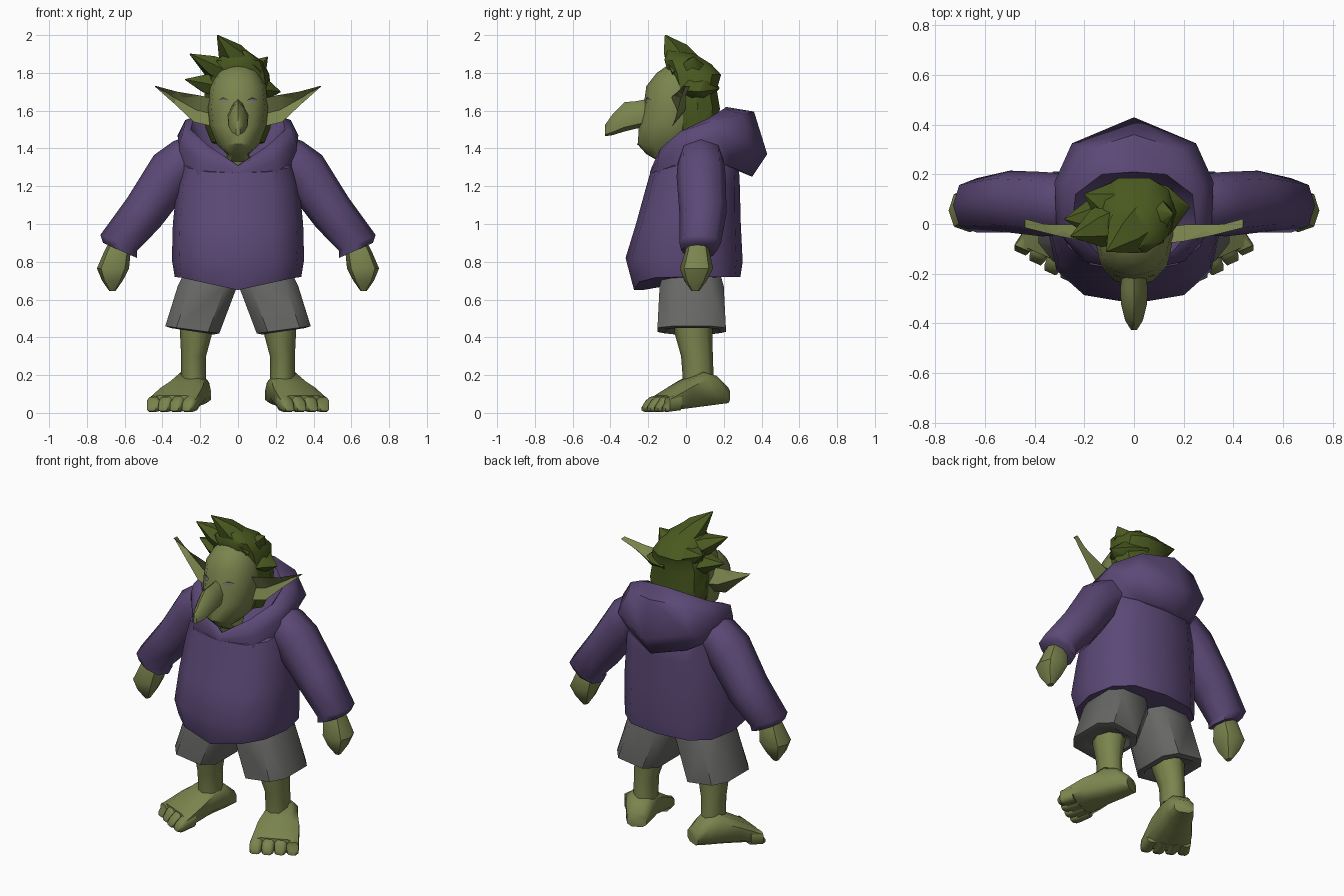
import bpy, bmesh, math
from mathutils import Vector
from mathutils.bvhtree import BVHTree


def material(name, rgb):
    m = bpy.data.materials.new(name)
    m.diffuse_color = (*rgb, 1)
    return m


SKIN = material("green skin", (0.195, 0.23, 0.075))
PURPLE = material("purple cloth", (0.105, 0.065, 0.18))
GREY = material("grey cloth", (0.135, 0.135, 0.13))
HAIR = material("dark green hair", (0.068, 0.1, 0.014))
EYE = material("dull eye", (0.22, 0.19, 0.2))
DARK = material("dark crease", (0.06, 0.07, 0.025))


def ring(c, u, v, n=8, p=1.0):
    """Rounded section around c with half axes u and v; p < 1 makes it boxier."""
    c, u, v = Vector(c), Vector(u), Vector(v)
    f = lambda t: math.copysign(abs(t) ** p, t)
    shift = 0.5 if p < 0.7 else 0
    angles = [2 * math.pi * (i + shift) / n for i in range(n)]
    return [c + u * f(math.cos(a)) + v * f(math.sin(a)) for a in angles]


def loft(bm, rings):
    """Skin a row of sections and close both ends."""
    rows = [[bm.verts.new(p) for p in r] for r in rings]
    for a, b in zip(rows, rows[1:]):
        for i in range(len(a)):
            j = (i + 1) % len(a)
            bm.faces.new((a[i], a[j], b[j], b[i]))
    bm.faces.new(rows[0])
    bm.faces.new(rows[-1])


def finish(name, bm, mat, mirror=False, angle=50):
    bmesh.ops.recalc_face_normals(bm, faces=bm.faces)
    me = bpy.data.meshes.new(name)
    bm.to_mesh(me)
    bm.free()
    me.materials.append(mat)
    ob = bpy.data.objects.new(name, me)
    bpy.context.collection.objects.link(ob)
    if mirror:
        ob.modifiers.new("mirror", "MIRROR").use_mirror_merge = False
    bpy.ops.object.select_all(action="DESELECT")
    ob.select_set(True)
    bpy.context.view_layer.objects.active = ob
    bpy.ops.object.shade_smooth_by_angle(angle=math.radians(angle))
    return ob


def part(name, rings, mat, mirror=False, angle=50):
    bm = bmesh.new()
    loft(bm, rings)
    return finish(name, bm, mat, mirror, angle)


def upright(z0, z1, y0, y1, rx, n=12, p=0.8):
    """Section across a standing part, from front (z0, y0) to back (z1, y1)."""
    return ring((0, (y0 + y1) / 2, (z0 + z1) / 2), (rx, 0, 0),
                (0, (y1 - y0) / 2, (z1 - z0) / 2), n, p)


# Hoodie body, with the hem dipping to a point at the front
body = [upright(*r) for r in (
    (0.72, 0.72, -0.23, 0.27, 0.315, 12, .72), (0.72, 0.72, -0.275, 0.288, 0.335, 12, .74),
    (0.82, 0.80, -0.32, 0.30, 0.35), (1.0, 1.0, -0.265, 0.29, 0.345),
    (1.2, 1.2, -0.21, 0.285, 0.325), (1.27, 1.40, -0.19, 0.275, 0.30),
    (1.28, 1.46, -0.14, 0.2, 0.2))]
for row in body[:2]:
    for q in row:
        if q.y < 0.05:
            q.z -= 0.07 * max(0, 1 - abs(q.x) / 0.32)
part("hoodie_body", body, PURPLE)

# Hood: columns from the front V round to the back, each from lining to underside
cols = [
    [(0, -.11, 1.27), (0, -.16, 1.31), (0, -.18, 1.305), (0, -.192, 1.27), (0, -.18, 1.20)],
    [(.12, -.09, 1.33), (.15, -.115, 1.41), (.18, -.135, 1.40), (.20, -.152, 1.33), (.21, -.145, 1.25)],
    [(.17, -.01, 1.38), (.25, -.01, 1.50), (.29, -.03, 1.49), (.312, -.025, 1.42), (.30, -.01, 1.29)],
    [(.17, .08, 1.42), (.235, .12, 1.56), (.28, .15, 1.55), (.32, .17, 1.47), (.28, .16, 1.33)],
    [(.10, .15, 1.46), (.13, .20, 1.61), (.19, .30, 1.58), (.25, .325, 1.43), (.19, .27, 1.29)],
    [(0, .17, 1.48), (0, .21, 1.62), (0, .36, 1.595), (0, .43, 1.37), (0, .35, 1.25)]]
loop = cols + [[(-x, y, z) for x, y, z in c] for c in cols[-2:0:-1]]
part("hood", list(zip(*loop)), PURPLE, angle=60)

# Sleeves and hands
part("sleeve", [ring(c, u, (0, d, 0), 8, 0.85) for c, u, d in (
    ((.20, .08, 1.37), (.02, 0, .105), .11), ((.30, .08, 1.315), (.04, 0, .125), .125),
    ((.37, .08, 1.25), (.075, 0, .115), .13), ((.50, .09, 1.06), (.085, 0, .08), .125),
    ((.632, .075, .90), (.097, 0, .042), .11), ((.624, .07, .86), (.09, 0, .04), .095))],
    PURPLE, True, 60)
part("hand", [ring((x, y, z), (rx, 0, 0), (0, ry, 0), 8, .85) for x, y, z, rx, ry in (
    (.63, .06, .90, .055, .055), (.638, .06, .855, .07, .065), (.662, .055, .765, .085, .088),
    (.665, .05, .70, .055, .06), (.665, .05, .645, .016, .02))], SKIN, True, 40)

# Shorts with a closed hem, legs
part("shorts_leg", [ring((x, .03, z), (rx, 0, dz), (0, ry, 0), 8, 0.6)
                    for x, z, rx, dz, ry in (
    (.14, .80, .12, 0, .14), (.162, .67, .165, 0, .178), (.242, .44, .15, .02, .19),
    (.242, .432, .12, .018, .155), (.235, .45, .09, 0, .12))], GREY, True, 48)
part("leg", [ring((x, y, z), (rx, 0, 0), (0, ry, 0), 8) for x, y, z, rx, ry in (
    (.215, .04, .50, .095, .105), (.222, .04, .42, .085, .10),
    (.235, .058, .30, .066, .084), (.235, .065, .18, .066, .082))], SKIN, True, 60)

# Foot: turned outward, sections run from heel to toe roots, then four short toes
HEEL = Vector((0.2, 0.2, 0))
turn = math.radians(24)
fwd = Vector((math.sin(turn), -math.cos(turn), 0))
side = Vector((math.cos(turn), math.sin(turn), 0))


def foot_ring(s, t, w, z0, z1, n=8):
    c = HEEL + fwd * s + side * t
    c.z = (z0 + z1) / 2
    return ring(c, side * w, (0, 0, (z1 - z0) / 2), n, 0.65)


bm = bmesh.new()
loft(bm, [foot_ring(s, 0, w, a, b) for s, w, a, b in (
    (-.012, .06, .05, .135), (.06, .082, .04, .20), (.14, .094, .03, .22),
    (.24, .126, .02, .17), (.365, .145, .008, .095))])
for k in range(4):
    t = -.106 + .071 * k
    tip = .425 - .012 * abs(k - .5)
    loft(bm, [foot_ring(.30, t * .9, .036, .012, .105), foot_ring(.375, t, .037, .004, .085),
              foot_ring(tip - .02, t, .035, .002, .064), foot_ring(tip, t, .026, .01, .035)])
finish("foot", bm, SKIN, True, 55)

# Head and neck
bm = bmesh.new()
loft(bm, [upright(z, z, y0, y1, rx, 12, .9) for z, y0, y1, rx in (
    (1.22, -.11, .10, .08), (1.33, -.14, .08, .075), (1.37, -.21, .06, .058),
    (1.42, -.255, .08, .112), (1.52, -.25, .11, .15), (1.62, -.225, .13, .16),
    (1.73, -.21, .13, .147), (1.80, -.155, .10, .11), (1.845, -.09, .05, .06))])
bm.normal_update()
face = BVHTree.FromBMesh(bm)
finish("head", bm, SKIN, angle=40)

# Long drooping nose, narrow along the ridge and wide at the nostrils
nose = []
for y, z0, z1, rx in ((-.19, 1.52, 1.665, .05), (-.265, 1.505, 1.65, .06),
                      (-.325, 1.49, 1.645, .056), (-.39, 1.47, 1.58, .038),
                      (-.428, 1.465, 1.525, .012)):
    r = ring((0, y, (z0 + z1) / 2), (rx, 0, 0), (0, 0, (z1 - z0) / 2), 8)
    for q in r:
        q.x *= 1.35 - 0.85 * (q.z - z0) / (z1 - z0)
    nose.append(r)
part("nose", nose, SKIN)

# Pointed ears, hollow at the front
part("ear", [[(x - h * .3, y - .02, z + h), (x, y + .016, z - h * .1),
              (x + h * .2, y - .012, z - h), (x, y + .05 * min(1, h * 14), z)]
             for x, y, z, h in ((.135, -.06, 1.59, .07), (.22, -.05, 1.61, .07),
                                (.33, -.025, 1.668, .032), (.44, .005, 1.73, .002))],
     SKIN, True, 30)


def plate(name, outline, mat, lift, mirror=False):
    """Thin patch laid on the face, fanned from its middle so it follows the curve."""
    bm = bmesh.new()
    mid = tuple(sum(c) / len(outline) for c in zip(*outline))
    vs = [bm.verts.new(face.ray_cast(Vector((x, -1, z)), Vector((0, 1, 0)))[0]
                       - Vector((0, lift, 0))) for x, z in [mid] + outline]
    for a, b in zip(vs[1:], vs[2:] + vs[1:2]):
        bm.faces.new((vs[0], a, b))
    finish(name, bm, mat, mirror)


# Eyes, heavy lids and mouth
plate("eye", [(.05, 1.648), (.075, 1.638), (.102, 1.655), (.077, 1.664)], EYE, .006, True)
plate("eyelid", [(.045, 1.654), (.075, 1.662), (.107, 1.656), (.078, 1.672)], DARK, .008, True)
plate("mouth", [(-.035, 1.424), (0, 1.418), (.035, 1.424), (0, 1.426)], DARK, .005)

# Hair cap over the back of the head, with broad swept spikes
bm = bmesh.new()
loft(bm, [upright(z0, z1, y0, y1, rx, 10, .85) for z0, z1, y0, y1, rx in (
    (1.44, 1.42, -.045, .13, .14), (1.52, 1.50, -.055, .165, .172),
    (1.64, 1.61, -.06, .185, .183), (1.74, 1.71, -.08, .168, .174),
    (1.80, 1.79, -.10, .192, .165), (1.87, 1.845, -.12, .14, .135),
    (1.92, 1.90, -.10, .05, .06))])
for base, tip, r in (
        ((.04, .02, 1.80), (-.11, -.11, 2.0), .125),
        ((-.03, .02, 1.78), (-.255, -.05, 1.90), .11),
        ((-.05, .03, 1.72), (-.28, .02, 1.765), .11),
        ((.06, .03, 1.78), (.157, .04, 1.885), .10),
        ((.05, .05, 1.72), (.225, .07, 1.70), .13),
        ((-.02, .05, 1.76), (-.20, .12, 1.83), .12)):
    b, t = Vector(base), Vector(tip)
    d = (t - b).normalized()
    u = d.cross(Vector((0, 0, 1))).normalized()
    v = d.cross(u)
    loft(bm, [ring(b, u * r, v * r * .7, 6), ring(b.lerp(t, .55), u * r * .7, v * r * .5, 6),
              ring(t, u * .003, v * .003, 6)])
finish("hair", bm, HAIR, angle=42)
